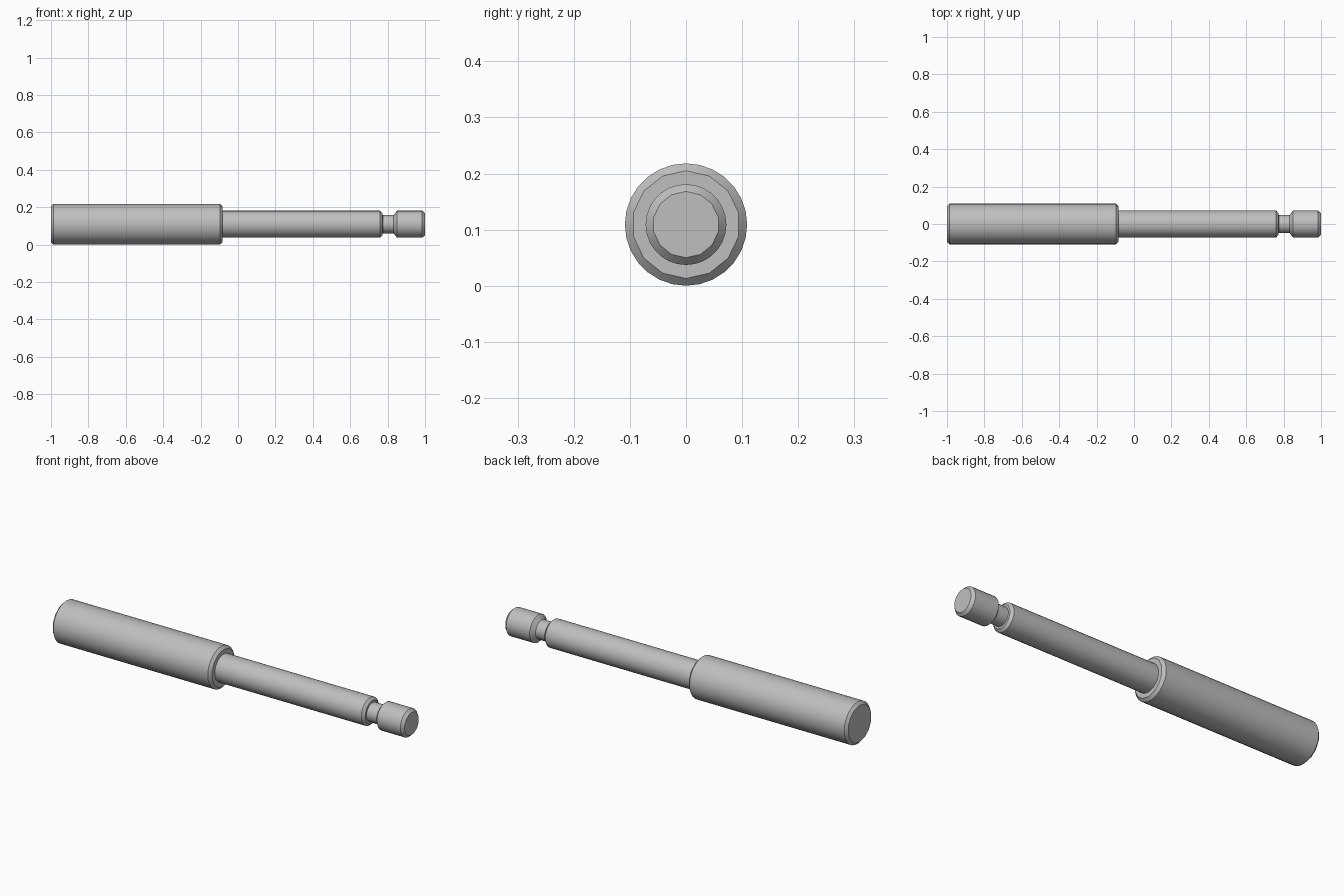
import bpy
import bmesh
import math

SIDES = 28
RADIUS = 0.109  # largest radius, so the tool rests on the ground

if "Cube" in bpy.data.objects:
    bpy.data.objects.remove(bpy.data.objects["Cube"], do_unlink=True)

# Single grey metal
steel = bpy.data.materials.new("grey_steel")
steel.use_nodes = True
grey = (0.52, 0.52, 0.52, 1)
steel.diffuse_color = grey
steel.node_tree.nodes["Principled BSDF"].inputs["Base Color"].default_value = grey


def ring(bm, x, radius, coarse):
    """One cross-section; a coarse ring has half as many visible corners."""
    verts = []
    for i in range(SIDES):
        a = 2 * math.pi * i / SIDES
        r = radius * math.cos(2 * math.pi / SIDES) if coarse and i % 2 else radius
        verts.append(bm.verts.new((x, r * math.sin(a), RADIUS + r * math.cos(a))))
    return verts


def turned_part(name, profile):
    """Loft a closed part along x from (x, radius, coarse) sections."""
    bm = bmesh.new()
    rings = [ring(bm, *section) for section in profile]
    for a, b in zip(rings, rings[1:]):
        for i in range(SIDES):
            j = (i + 1) % SIDES
            bm.faces.new((a[i], a[j], b[j], b[i]))
    bm.faces.new(rings[0])
    bm.faces.new(rings[-1])
    bmesh.ops.recalc_face_normals(bm, faces=bm.faces)
    mesh = bpy.data.meshes.new(name)
    bm.to_mesh(mesh)
    bm.free()
    mesh.materials.append(steel)
    obj = bpy.data.objects.new(name, mesh)
    bpy.context.collection.objects.link(obj)
    bpy.ops.object.select_all(action="DESELECT")
    obj.select_set(True)
    bpy.context.view_layer.objects.active = obj
    bpy.ops.object.shade_smooth_by_angle(angle=math.radians(30))
    return obj


# Thick sleeve with chamfered rims
turned_part("sleeve", [
    (-1.0, 0.096, True),
    (-0.987, RADIUS, False),
    (-0.097, RADIUS, False),
    (-0.083, 0.096, True),
])

# Thin shank with a locking groove and a short chamfered head
turned_part("shank", [
    (-0.12, 0.072, False),
    (0.76, 0.072, False),
    (0.773, 0.059, True),
    (0.774, 0.049, True),
    (0.832, 0.049, True),
    (0.85, 0.072, False),
    (0.985, 0.072, False),
    (1.0, 0.059, True),
])
